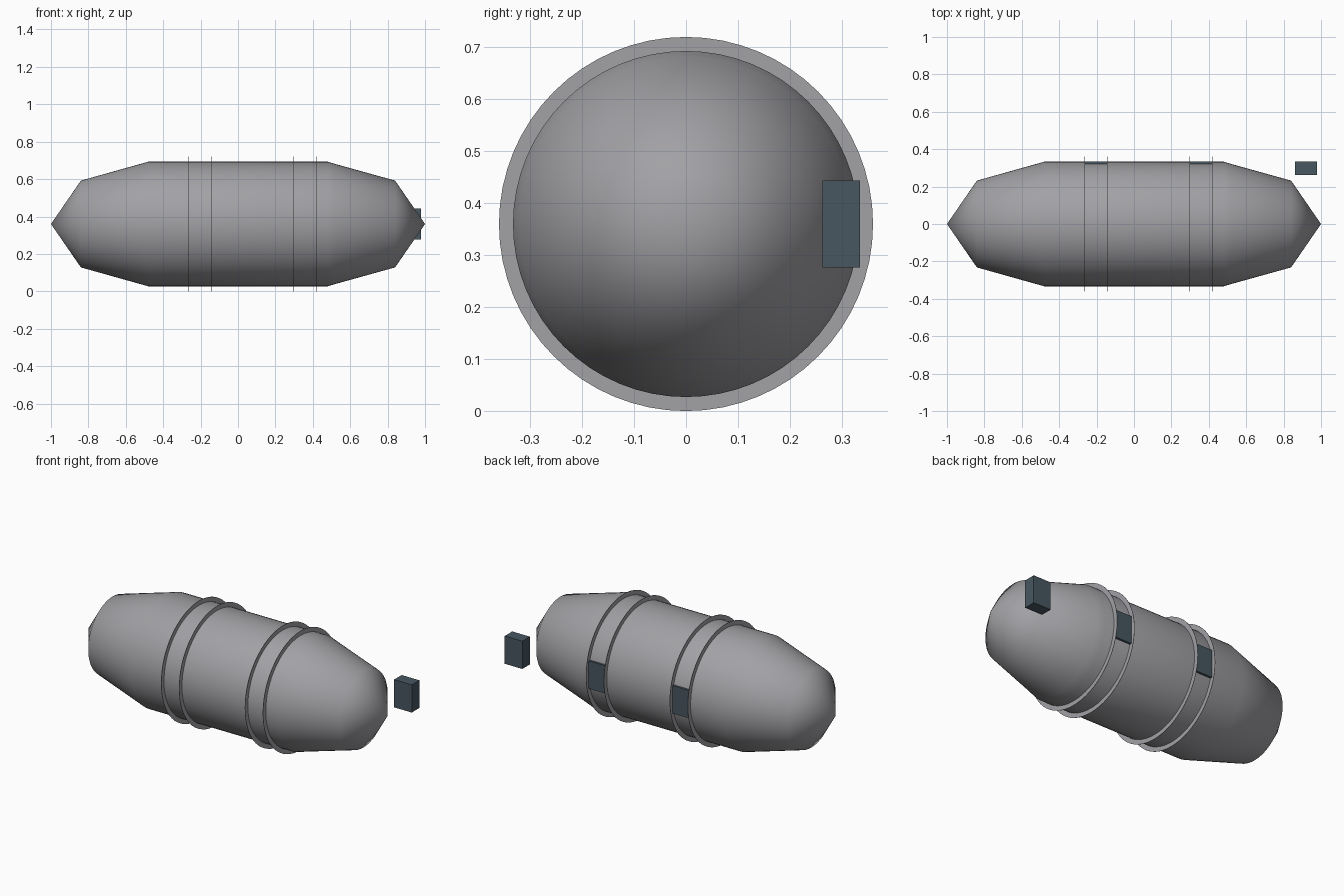
import bpy, bmesh, math
from mathutils import Vector

if "Cube" in bpy.data.objects:
    bpy.data.objects.remove(bpy.data.objects["Cube"])

CZ = 0.36      # height of the long axis
SEG = 64


def material(name, rgb):
    m = bpy.data.materials.new(name)
    m.diffuse_color = (*rgb, 1)
    m.use_nodes = True
    m.node_tree.nodes["Principled BSDF"].inputs["Base Color"].default_value = m.diffuse_color
    return m


GREY = material("grey metal", (0.36, 0.36, 0.38))
SLATE = material("dark slate", (0.065, 0.095, 0.12))


def finish(bm, name, mat, angle=None):
    mesh = bpy.data.meshes.new(name)
    bm.to_mesh(mesh)
    bm.free()
    mesh.materials.append(mat)
    ob = bpy.data.objects.new(name, mesh)
    bpy.context.collection.objects.link(ob)
    if angle:
        bpy.ops.object.select_all(action='DESELECT')
        ob.select_set(True)
        bpy.context.view_layer.objects.active = ob
        bpy.ops.object.shade_smooth_by_angle(angle=math.radians(angle))
    return ob


def lathe(name, profile, mat, inward=False, closed=False, angle=45):
    """Spin (x, radius) points around the long axis."""
    bm = bmesh.new()
    rows = []
    for x, r in profile:
        rows.append([bm.verts.new((x, r * math.cos(2 * math.pi * j / SEG),
                                   CZ + r * math.sin(2 * math.pi * j / SEG)))
                     for j in range(SEG)])
    pairs = list(zip(rows, rows[1:]))
    if closed:
        pairs.append((rows[-1], rows[0]))
    for a, b in pairs:
        for j in range(SEG):
            k = (j + 1) % SEG
            quad = [a[j], b[j], b[k], a[k]]
            bm.faces.new(quad if inward else quad[::-1])
    bmesh.ops.remove_doubles(bm, verts=bm.verts[:], dist=1e-5)
    return finish(bm, name, mat, angle)


# Hollow body: outer skin, open rim, then the inner lining
lathe("hull", [(-1, 0), (-0.84, 0.232), (-0.48, 0.333), (0.48, 0.333), (0.53, 0.318),
               (0.48, 0.316), (-0.48, 0.316), (-0.825, 0.22), (-0.975, 0)], GREY)

# Nose shell whose faces look inward
lathe("nose_shell", [(0.53, 0.318), (0.84, 0.232), (1, 0)], GREY, inward=True)

# Flat hoops in two pairs
for i, x in enumerate((-0.263, -0.143, 0.298, 0.418)):
    t = 0.001
    lathe(f"hoop_{i + 1}", [(x - t, 0.332), (x - t, 0.36), (x + t, 0.36), (x + t, 0.332)],
          GREY, closed=True, angle=30)

# Identical blocks: two set between the hoops, one beside the nose
for name, x in (("rear_block", -0.203), ("middle_block", 0.358), ("front_block", 0.92)):
    bm = bmesh.new()
    bmesh.ops.create_cube(bm, size=1)
    for v in bm.verts:
        v.co = Vector((x + v.co.x * 0.118, 0.299 + v.co.y * 0.072, CZ + v.co.z * 0.168))
    finish(bm, name, SLATE)
